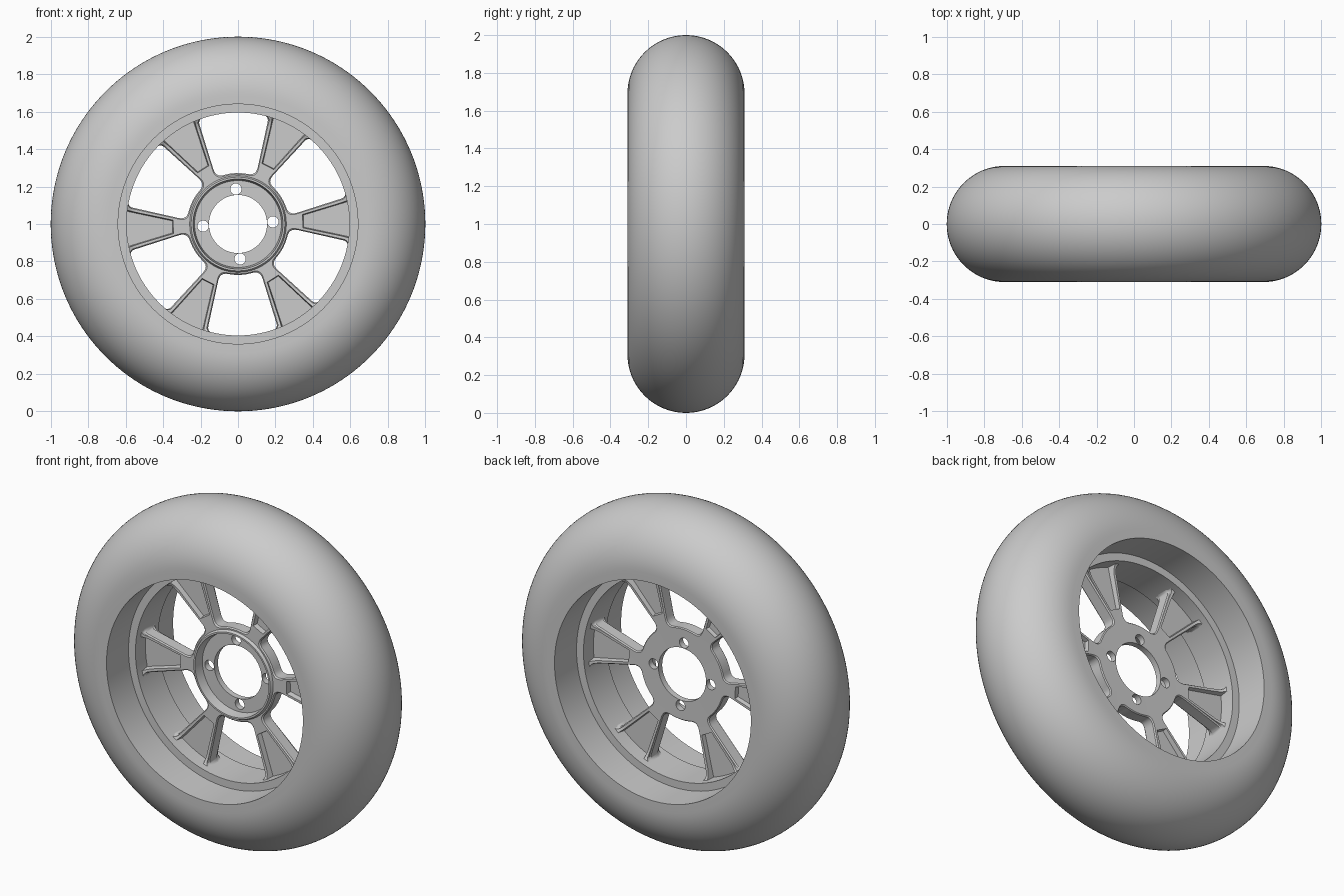
import bpy, bmesh
from math import sin, cos, pi, radians
from mathutils import Vector

if "Cube" in bpy.data.objects:
    bpy.data.objects.remove(bpy.data.objects["Cube"])

grey = bpy.data.materials.new("plain_grey")
grey.use_nodes = True
COLOUR = (0.6, 0.6, 0.6, 1)
grey.diffuse_color = COLOUR
grey.node_tree.nodes["Principled BSDF"].inputs["Base Color"].default_value = COLOUR

CENTRE = Vector((0, 0, 1))
TWIST = 2.5   # small turn of the spokes, in degrees
RIM_R = 0.595


def finish(bm, name):
    bmesh.ops.recalc_face_normals(bm, faces=bm.faces)
    mesh = bpy.data.meshes.new(name)
    bm.to_mesh(mesh)
    bm.free()
    mesh.materials.append(grey)
    obj = bpy.data.objects.new(name, mesh)
    bpy.context.collection.objects.link(obj)
    return obj


def smooth(obj):
    bpy.ops.object.select_all(action='DESELECT')
    obj.select_set(True)
    bpy.context.view_layer.objects.active = obj
    bpy.ops.object.shade_smooth_by_angle(angle=radians(30))


def lathe(name, profile, steps=128):
    """Turn a closed (radius, y) profile around the axle."""
    bm = bmesh.new()
    rings = []
    for i in range(steps):
        a = 2 * pi * i / steps
        rings.append([bm.verts.new(CENTRE + Vector((r * cos(a), y, r * sin(a))))
                      for r, y in profile])
    n = len(profile)
    for i in range(steps):
        p, q = rings[i], rings[(i + 1) % steps]
        for j in range(n):
            k = (j + 1) % n
            bm.faces.new((p[j], p[k], q[k], q[j]))
    return finish(bm, name)


def loft(bm, sections, angle):
    """Solid through (y, outline) sections, turned about the axle."""
    c, s = cos(radians(angle)), sin(radians(angle))
    rings = [[bm.verts.new(CENTRE + Vector((u * c - v * s, y, u * s + v * c)))
              for u, v in outline] for y, outline in sections]
    n = len(rings[0])
    for p, q in zip(rings, rings[1:]):
        for j in range(n):
            k = (j + 1) % n
            bm.faces.new((p[j], p[k], q[k], q[j]))
    bm.faces.new(rings[0])
    bm.faces.new(rings[-1])


def polar(r, a):
    return Vector((r * cos(a), r * sin(a)))


def corner(a, b, c, n=6):
    return [a * (1 - t) ** 2 + b * 2 * t * (1 - t) + c * t * t
            for t in (i / n for i in range(n + 1))]


def window(e):
    """Rounded opening between two spokes, grown by e."""
    ro, ri = RIM_R + 0.002, 0.272 - e
    ao, ai = radians(18.5) + e / ro, radians(23) + e / ri
    to, ti = 0.03, 0.05
    co, ci = polar(ro, ao), polar(ri, ai)
    d = (co - ci).normalized()
    so, si = ao - to / ro, ai - ti / ri
    half = [polar(ri, si * f) for f in (0, 0.5)]
    half += corner(polar(ri, si), ci, ci + d * ti)
    half += corner(co - d * to, co, polar(ro, so))
    half += [polar(ro, so * f) for f in (0.75, 0.5, 0.25, 0)]
    return half + [Vector((p.x, -p.y)) for p in reversed(half[1:-1])]


def pocket(e):
    """Tapered recess in a spoke, grown by e."""
    ro, ri, wo, wi = RIM_R + 0.002, 0.35 - e, 0.094 + e, 0.032 + e
    arc = [polar(ro, wo / ro * f) for f in (1, 0.5, 0, -0.5, -1)]
    return [Vector((ri, -wi)), Vector((ri, wi))] + arc


# Tyre: half-round tread with flat sides and a straight bore
tread = [(0.69 + 0.31 * sin(t), -0.31 * cos(t)) for t in (pi * i / 40 for i in range(41))]
smooth(lathe("tyre", [(0.64, -0.31)] + tread + [(0.64, 0.31)], 160))

# Rim band standing inside the bore
smooth(lathe("rim_band", [(RIM_R, -0.105), (0.65, -0.105), (0.65, 0.105), (RIM_R, 0.105)]))

# Spoke disc with hub lip in front, flat back, and a flare at the rim
back = [(0.155, 0.035), (0.3, 0.036), (0.54, 0.042), (0.57, 0.048), (0.585, 0.056), (0.61, 0.07)]
front = [(0.61, -0.07), (0.585, -0.056), (0.57, -0.048), (0.54, -0.043), (0.258, -0.042),
         (0.25, -0.058), (0.24, -0.058), (0.232, 0), (0.155, 0)]
disc = lathe("spokes_and_hub", back + front)

# Cutters: windows, spoke pockets on both sides and bolt holes
bm = bmesh.new()
for k in range(6):
    a = 60 * k + TWIST
    wide, narrow = window(0.006), window(0)
    loft(bm, [(-0.09, wide), (-0.042, wide), (-0.035, narrow),
              (0.03, narrow), (0.037, wide), (0.09, wide)], a + 30)
    for side in (-1, 1):
        loft(bm, [(side * 0.012, pocket(0)), (side * 0.09, pocket(0.01))], a)
for k in range(4):
    hole = [Vector((0.187, 0)) + polar(0.03, 2 * pi * i / 24) for i in range(24)]
    loft(bm, [(-0.03, hole), (0.09, hole)], 90 * k + TWIST + 1)
cutter = finish(bm, "cutter")

cut = disc.modifiers.new("cut", 'BOOLEAN')
cut.object = cutter
cut.operation = 'DIFFERENCE'
cut.solver = 'EXACT'
bpy.context.view_layer.objects.active = disc
bpy.ops.object.modifier_apply(modifier=cut.name)
bpy.data.objects.remove(cutter)
smooth(disc)
